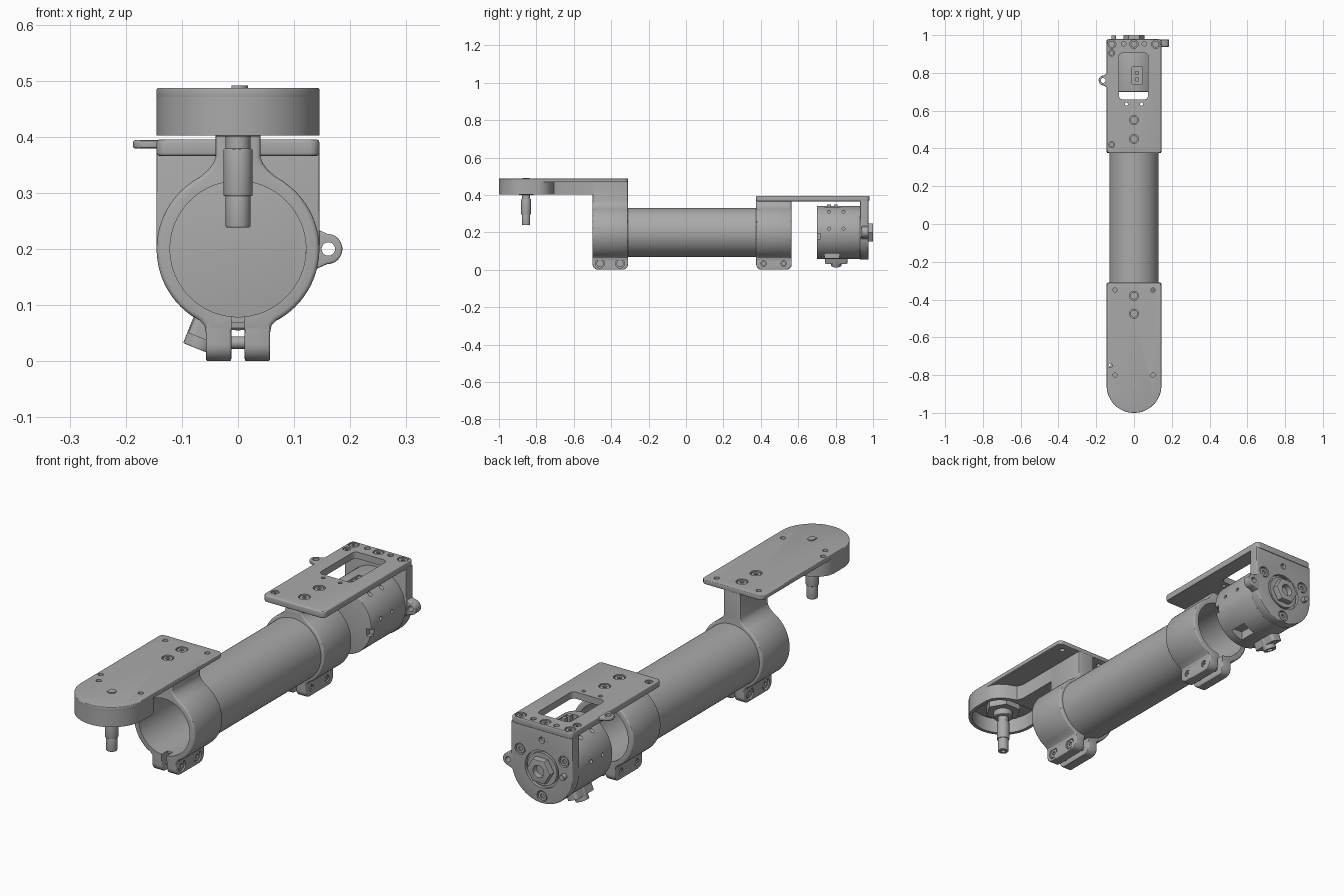
import bpy, bmesh, math
from mathutils import Vector, Matrix

if "Cube" in bpy.data.objects:
    bpy.data.objects.remove(bpy.data.objects["Cube"])

grey = bpy.data.materials.new("machined_grey")
grey.use_nodes = True
grey.diffuse_color = (0.4, 0.4, 0.4, 1)
grey.node_tree.nodes["Principled BSDF"].inputs["Base Color"].default_value = (0.4, 0.4, 0.4, 1)

AXIS_Z = 0.2       # height of the tube axis
HALF = 0.145       # half width of plates and clamps
parts = []


def place(axis, u, v, w):
    return {"x": (w, u, v), "y": (u, w, v), "z": (u, v, w)}[axis]


def prism(name, pts, axis, a, b, bevel=0):
    """Extrude a 2D outline along an axis from a to b, optionally rounding the rims."""
    bm = bmesh.new()
    lo = bm.faces.new([bm.verts.new(place(axis, u, v, a)) for u, v in pts])
    hi = bm.faces.new([bm.verts.new(place(axis, u, v, b)) for u, v in pts])
    for i in range(len(pts)):
        j = (i + 1) % len(pts)
        bm.faces.new((lo.verts[i], lo.verts[j], hi.verts[j], hi.verts[i]))
    bmesh.ops.recalc_face_normals(bm, faces=bm.faces)
    if bevel:
        bmesh.ops.bevel(bm, geom=list(lo.edges) + list(hi.edges), offset=bevel,
                        segments=3, profile=0.5, affect="EDGES")
    mesh = bpy.data.meshes.new(name)
    bm.to_mesh(mesh)
    bm.free()
    mesh.materials.append(grey)
    ob = bpy.data.objects.new(name, mesh)
    bpy.context.scene.collection.objects.link(ob)
    parts.append(ob)
    return ob


def arc(cu, cv, r, start, end, n=24):
    angles = [math.radians(start + (end - start) * i / n) for i in range(n + 1)]
    return [(cu + r * math.cos(t), cv + r * math.sin(t)) for t in angles]


def circle(cu, cv, r, n=32):
    return arc(cu, cv, r, 0, 360 - 360 / n, n - 1)


def rect(u0, u1, v0, v1, r=0.0):
    if not r:
        return [(u0, v0), (u1, v0), (u1, v1), (u0, v1)]
    return (arc(u1 - r, v1 - r, r, 0, 90, 6) + arc(u0 + r, v1 - r, r, 90, 180, 6)
            + arc(u0 + r, v0 + r, r, 180, 270, 6) + arc(u1 - r, v0 + r, r, 270, 360, 6))


def disc(name, axis, u, v, r, a, b, n=32, bevel=0):
    return prism(name, circle(u, v, r, n), axis, a, b, bevel)


def cut(target, *cutters):
    """Subtract the cutters from the target and discard them."""
    for c in cutters:
        mod = target.modifiers.new("cut", "BOOLEAN")
        mod.operation, mod.solver, mod.object = "DIFFERENCE", "EXACT", c
        deps = bpy.context.evaluated_depsgraph_get()
        mesh = bpy.data.meshes.new_from_object(target.evaluated_get(deps))
        target.modifiers.clear()
        target.data = mesh
        parts.remove(c)
        bpy.data.objects.remove(c)


def hole(target, axis, u, v, r, a, b):
    cut(target, disc("cutter", axis, u, v, r, a, b, 20))


def screw(target, axis, u, v, face, out=1, r=0.024):
    """Counterbored socket screw sunk into a face."""
    hole(target, axis, u, v, r, face - 0.014 * out, face + 0.02 * out)
    head = disc("socket_screw", axis, u, v, r * 0.8, face - 0.016 * out, face - 0.003 * out, 24)
    cut(head, disc("cutter", axis, u, v, r * 0.4, face - 0.01 * out, face + 0.01 * out, 6))


# Main tube
tube = disc("main_tube", "y", 0, AXIS_Z, 0.131, -0.46, 0.53, 96)
cut(tube, disc("cutter", "y", 0, AXIS_Z, 0.121, -0.6, 0.6, 96))


# Split clamps with neck and bolted ears
def clamp(name, y0, y1, top, bolt_r):
    right = ([(0.04, top), (0.04, 0.365), (0.044, 0.353), (0.053, 0.341)]
             + arc(0, AXIS_Z, HALF, 62, -54, 40)
             + [(0.069, 0.073), (0.06, 0.064), (0.057, 0.05)])
    ring = prism(name + "_ring", right + [(-x, z) for x, z in reversed(right)], "y", y0, y1, 0.008)
    cut(ring, disc("cutter", "y", 0, AXIS_Z, 0.121, y0 - 0.1, y1 + 0.1, 96),
        prism("cutter", rect(-0.012, 0.012, 0.02, 0.12), "y", y0 - 0.1, y1 + 0.1))
    bolts = (y0 + 0.04, y1 - 0.043)
    r = 0.03
    shape = [(y1, 0.075), (y0, 0.075)] + arc(y0 + r, r, r, 180, 270, 8) + arc(y1 - r, r, r, 270, 360, 8)
    for side, sx in (("left", 1), ("right", -1)):
        ear = prism(f"{name}_{side}_ear", shape, "x", 0.012 * sx, 0.057 * sx, 0.004)
        for y in bolts:
            screw(ear, "x", y, 0.033, 0.057 * sx, sx, bolt_r)
    for y in bolts:
        disc(name + "_bolt", "x", y, 0.033, 0.011, -0.03, 0.03, 20)


clamp("front_clamp", -0.5, -0.31, 0.475, 0.024)
clamp("rear_clamp", 0.375, 0.565, 0.37, 0.014)

# Front arm: thin top plate with a rounded nose
nose = -0.855
tail = arc(HALF - 0.02, -0.33, 0.02, 0, 90, 6)
outline = (arc(0, nose, HALF, 180, 360, 48) + tail + [(-x, y) for x, y in reversed(tail)])
plate = prism("front_arm_plate", outline, "z", 0.468, 0.487, 0.003)
for x, y in ((0.1, -0.35), (-0.1, -0.35), (0.1, -0.8), (-0.1, -0.8), (-0.125, -0.75)):
    hole(plate, "z", x, y, 0.011, 0.3, 0.6)
for y in (-0.38, -0.475):
    screw(plate, "z", 0, y, 0.487)

# Hollow cup below the nose, narrowing into a rib
flank = [(HALF, -0.79), (0.138, -0.765), (0.12, -0.74), (0.09, -0.72), (0.05, -0.705), (0.04, -0.68),
         (0.04, -0.48)]
cup = prism("front_arm_cup", arc(0, nose, HALF, 180, 360, 48) + flank
            + [(-x, y) for x, y in reversed(flank)], "z", 0.402, 0.475)
inner = [(0.13, -0.79), (0.11, -0.755), (0.07, -0.73)]
cut(cup, prism("cutter", arc(0, nose, 0.13, 180, 360, 48) + inner
               + [(-x, y) for x, y in reversed(inner)], "z", 0.3, 0.468))

# Shaft with its bearing and keyed tip
disc("shaft_bearing", "z", 0, nose, 0.075, 0.425, 0.47, 6)
disc("shaft_collar", "z", 0, nose, 0.04, 0.4, 0.43, 32, 0.004)
disc("shaft_upper", "z", 0, nose, 0.022, 0.375, 0.43)
disc("shaft_middle", "z", 0, nose, 0.026, 0.294, 0.379, 32, 0.003)
tip = disc("shaft_tip", "z", 0, nose, 0.022, 0.238, 0.3, 32, 0.003)
hole(tip, "z", 0, nose, 0.009, 0.2, 0.26)
prism("shaft_key_end", arc(0, nose, 0.018, -130, 130, 20), "z", 0.48, 0.491)

# Rear top plate with window and side tab
top = prism("rear_top_plate", rect(-HALF, HALF, 0.375, 0.98, 0.018), "z", 0.366, 0.395, 0.005)
cut(top, prism("cutter", rect(-0.08, 0.075, 0.66, 0.905, 0.02), "z", 0.3, 0.5))
for x in (-0.04, 0.04):
    hole(top, "z", x, 0.635, 0.008, 0.3, 0.5)
for x in (-0.055, 0.055):
    hole(top, "z", x, 0.955, 0.012, 0.385, 0.5)
for x, y, r in ((0, 0.55, 0.024), (0, 0.45, 0.024), (-0.118, 0.42, 0.016), (-0.118, 0.905, 0.016),
                (-0.118, 0.952, 0.022), (0, 0.952, 0.022), (0.115, 0.952, 0.022)):
    screw(top, "z", x, y, 0.395, 1, r)
tab = prism("top_plate_tab", arc(-0.161, 0.76, 0.026, 90, 270) + [(-0.14, 0.72), (-0.14, 0.8)],
            "z", 0.379, 0.394, 0.004)
hole(tab, "z", -0.163, 0.76, 0.013, 0.3, 0.5)

# Rear end plate with rounded bottom, side tab and screws
end = prism("rear_end_plate", arc(0, AXIS_Z, HALF, 180, 360, 48) + [(HALF, 0.37), (-HALF, 0.37)],
            "y", 0.93, 0.976, 0.004)
cut(end, disc("cutter", "y", 0, AXIS_Z, 0.08, 0.962, 1.1, 48))
for x, z in ((0.104, 0.26), (-0.104, 0.26), (0, 0.085)):
    screw(end, "y", x, z, 0.976)
hole(end, "y", 0.0, 0.325, 0.013, 0.96, 1.1)
tab = prism("end_plate_tab", arc(0.159, AXIS_Z, 0.027, -90, 90) + [(0.13, 0.24), (0.13, 0.16)],
            "y", 0.938, 0.976, 0.004)
hole(tab, "y", 0.161, AXIS_Z, 0.012, 0.9, 1.1)
disc("end_plate_pin", "y", -0.108, AXIS_Z, 0.012, 0.96, 0.998, 20)

# Output hub
disc("hub_flange", "y", 0, AXIS_Z, 0.07, 0.95, 0.974, 48)
hub = disc("hub_nut", "y", 0, AXIS_Z, 0.056, 0.96, 1.0, 6, 0.003)
hole(hub, "y", 0, AXIS_Z, 0.026, 0.97, 1.1)

# Motor can with vents and sockets
motor = disc("motor_can", "y", 0, AXIS_Z, 0.142, 0.7, 0.935, 96, 0.003)
for y in (0.765, 0.842):
    for z in (0.22, 0.31):
        hole(motor, "x", y, z, 0.008, -0.2, -0.05)
        hole(motor, "x", y, z, 0.008, 0.05, 0.2)
cut(motor, prism("cutter", rect(-0.01, 0.045, 0.74, 0.83), "z", 0.3, 0.4),
    prism("cutter", rect(0.03, 0.085, 0.74, 0.82), "z", 0.0, 0.1),
    prism("cutter", rect(0.69, 0.72, 0.165, 0.195), "x", 0.12, 0.2))
for y in (0.765, 0.8):
    prism("socket_pin", rect(0.008, 0.025, y - 0.01, y + 0.01), "z", 0.29, 0.35)

# Cable gland leaning out of the underside
gland = disc("cable_gland", "z", 0, 0, 0.028, -0.192, -0.12, 32, 0.002)
hole(gland, "z", 0, 0, 0.015, -0.3, -0.165)
pad = prism("cable_gland_pad", rect(-0.026, 0.026, -0.06, 0.06, 0.012), "z", -0.172, -0.13)
for ob in (gland, pad):
    ob.data.transform(Matrix.Translation((0, 0.803, AXIS_Z)) @ Matrix.Rotation(math.radians(22), 4, "Y"))

# Smooth round surfaces while keeping edges crisp
bpy.ops.object.select_all(action="DESELECT")
for ob in parts:
    ob.select_set(True)
bpy.context.view_layer.objects.active = parts[0]
bpy.ops.object.shade_smooth_by_angle(angle=math.radians(30))
